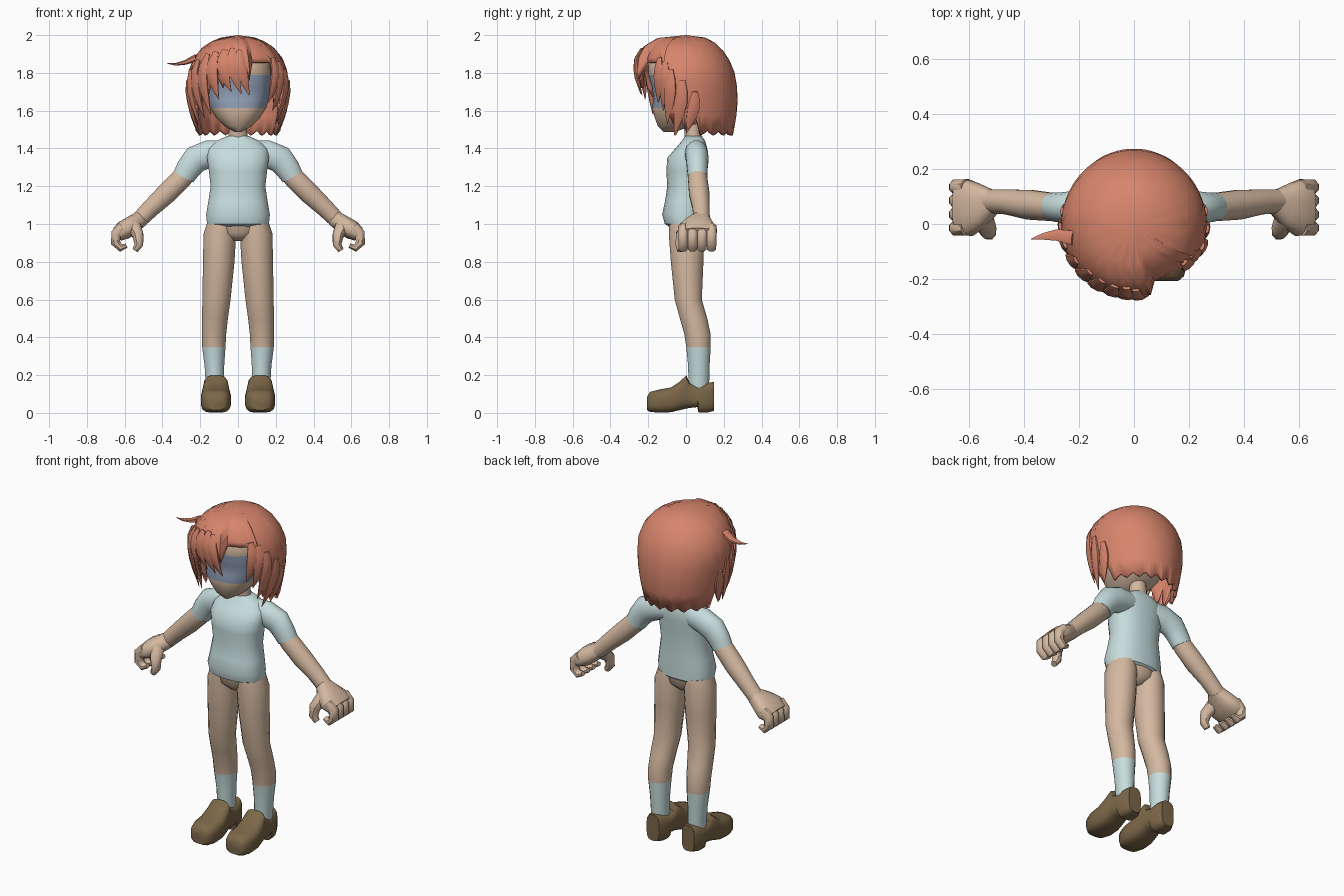
import bpy, bmesh, math, random
from mathutils import Vector

random.seed(4)


def material(name, rgb):
    m = bpy.data.materials.new(name)
    m.diffuse_color = (*rgb, 1)
    return m


SKIN = material("skin", (0.66, 0.48, 0.35))
CLOTH = material("pale_blue_cloth", (0.57, 0.72, 0.72))
HAIR = material("coral_hair", (0.68, 0.235, 0.15))
VISOR = material("blue_grey_eye_band", (0.30, 0.37, 0.50))
SHOE = material("brown_leather", (0.20, 0.135, 0.065))


def finish(name, bm, mats):
    bmesh.ops.recalc_face_normals(bm, faces=bm.faces[:])
    me = bpy.data.meshes.new(name)
    bm.to_mesh(me)
    bm.free()
    for m in mats:
        me.materials.append(m)
    ob = bpy.data.objects.new(name, me)
    bpy.context.collection.objects.link(ob)
    return ob


def skin_rings(name, rings, mats, n=16, power=2.0, bands=None):
    """Loft superelliptic rings: (centre, u axis, v axis, ru, rv)."""
    bm = bmesh.new()
    loops = []
    for c, u, v, ru, rv in rings:
        loop = []
        for i in range(n):
            a = 2 * math.pi * (i + 0.5) / n
            s, k = math.sin(a), math.cos(a)
            p = u * math.copysign(abs(k) ** (2 / power), k) * ru
            p += v * math.copysign(abs(s) ** (2 / power), s) * rv
            loop.append(bm.verts.new(c + p))
        loops.append(loop)
    for j in range(len(loops) - 1):
        for i in range(n):
            k = (i + 1) % n
            f = bm.faces.new((loops[j][i], loops[j][k], loops[j + 1][k], loops[j + 1][i]))
            f.material_index = bands[j] if bands else 0
    for end, loop in ((0, loops[0]), (-1, loops[-1])):
        bm.faces.new(loop).material_index = bands[end] if bands else 0
    return finish(name, bm, mats)


def column(name, rows, mats, x=0, **kw):
    """Upright loft, rows of (z, x offset, y centre, half width, half depth)."""
    X, Y = Vector((1, 0, 0)), Vector((0, 1, 0))
    side = x or 1
    return skin_rings(name, [(Vector((side * dx, y, z)), X, Y, rx, ry)
                             for z, dx, y, rx, ry in rows], mats, **kw)


def tube(name, rows, mats, side=1, ref=(0, 1, 0), **kw):
    """Loft along a path, rows of (x, y, z, half width, half thickness)."""
    pts = [Vector((side * r[0], r[1], r[2])) for r in rows]
    rings = []
    for i, r in enumerate(rows):
        t = (pts[min(i + 1, len(pts) - 1)] - pts[max(i - 1, 0)]).normalized()
        v = t.cross(Vector(ref)).normalized()
        rings.append((pts[i], v.cross(t), v, r[3], r[4]))
    return skin_rings(name, rings, mats, **kw)


# Shirt body, neck and the plain hip block tucked under the hem
column("shirt", [(0.985, 0, 0, 0.14, 0.085), (1.0, 0, -0.005, 0.165, 0.108),
                 (1.05, 0, -0.012, 0.17, 0.115), (1.12, 0, -0.005, 0.158, 0.107),
                 (1.2, 0, 0, 0.146, 0.1), (1.28, 0, 0, 0.155, 0.105),
                 (1.35, 0, 0.005, 0.165, 0.105), (1.4, 0, 0.028, 0.16, 0.085),
                 (1.44, 0, 0.04, 0.115, 0.062), (1.465, 0, 0.04, 0.06, 0.045)],
       [CLOTH], n=24, power=2.3)
column("neck", [(1.42, 0, 0.04, 0.058, 0.045), (1.5, 0, 0.035, 0.048, 0.045),
                (1.6, 0, 0.02, 0.05, 0.05)], [SKIN])
column("hips", [(0.91, 0, 0, 0.03, 0.05), (0.95, 0, 0, 0.12, 0.09),
                (1.02, 0, 0, 0.155, 0.095)], [SKIN], n=20)

for side, tag in ((1, "left"), (-1, "right")):
    # Sleeve and arm
    tube(tag + "_sleeve", [(0.05, 0.05, 1.385, 0.05, 0.06), (0.15, 0.055, 1.373, 0.062, 0.073),
                           (0.225, 0.06, 1.342, 0.06, 0.075), (0.265, 0.06, 1.29, 0.055, 0.066),
                           (0.288, 0.062, 1.25, 0.053, 0.06)], [CLOTH], side)
    tube(tag + "_arm", [(0.25, 0.06, 1.3, 0.045, 0.05), (0.3, 0.062, 1.24, 0.052, 0.057),
                        (0.38, 0.07, 1.16, 0.055, 0.056), (0.46, 0.08, 1.085, 0.046, 0.049),
                        (0.53, 0.083, 1.015, 0.044, 0.044)], [SKIN], side)
    # Hand: palm, curled fingers and thumb
    tube(tag + "_palm", [(0.51, 0.083, 1.03, 0.043, 0.043), (0.555, 0.07, 1.0, 0.08, 0.048),
                         (0.6, 0.06, 0.97, 0.105, 0.052), (0.64, 0.06, 0.945, 0.095, 0.04)],
         [SKIN], side, power=2.5)
    for i in range(4):
        y = -0.015 + 0.05 * i
        tube(f"{tag}_finger_{i + 1}",
             [(0.61, y, 0.985, 0.028, 0.03), (0.645, y, 0.95, 0.029, 0.03),
              (0.648, y, 0.9, 0.028, 0.027), (0.62, y, 0.873, 0.026, 0.022),
              (0.59, y, 0.885, 0.017, 0.013)], [SKIN], side, n=8)
    tube(tag + "_thumb", [(0.55, 0.02, 0.985, 0.04, 0.04), (0.53, -0.025, 0.94, 0.033, 0.032),
                          (0.525, -0.03, 0.89, 0.028, 0.025), (0.545, -0.028, 0.86, 0.02, 0.017)],
         [SKIN], side, n=8)
    # Leg with sock
    column(tag + "_leg", [(1.01, 0.088, 0.0, 0.075, 0.09), (0.95, 0.096, 0.003, 0.088, 0.096),
                          (0.8, 0.102, 0.006, 0.085, 0.088), (0.6, 0.114, 0.012, 0.076, 0.073),
                          (0.5, 0.122, 0.04, 0.07, 0.074), (0.42, 0.127, 0.06, 0.066, 0.071),
                          (0.35, 0.128, 0.066, 0.063, 0.066), (0.25, 0.125, 0.068, 0.053, 0.058),
                          (0.12, 0.122, 0.068, 0.048, 0.055)], [SKIN, CLOTH], side,
           bands=[0] * 6 + [1] * 2)
    # Shoe lofted from toe to heel, rows of (y, bottom, top, half width)
    rows = [(-0.207, 0.015, 0.085, 0.045), (-0.19, 0.005, 0.112, 0.065),
            (-0.14, 0.0, 0.125, 0.08), (-0.08, 0.003, 0.135, 0.08), (-0.035, 0.013, 0.165, 0.074),
            (0.002, 0.022, 0.2, 0.068), (0.018, 0.025, 0.16, 0.066), (0.06, 0.03, 0.148, 0.064),
            (0.066, 0.0, 0.15, 0.064), (0.11, 0.0, 0.16, 0.062), (0.148, 0.01, 0.165, 0.042)]
    skin_rings(tag + "_shoe", [(Vector((side * 0.117, y, (b + t) / 2)), Vector((1, 0, 0)),
                                Vector((0, 0, 1)), w, (t - b) / 2) for y, b, t, w in rows],
               [SHOE], n=16, power=3.2)

# Head with the eye band marked on the forward faces
head = column("head", [(1.488, 0, -0.09, 0.02, 0.03), (1.52, 0, -0.055, 0.075, 0.095),
                       (1.56, 0, -0.025, 0.115, 0.14), (1.615, 0, -0.01, 0.15, 0.172),
                       (1.66, 0, -0.005, 0.165, 0.166), (1.72, 0, -0.005, 0.175, 0.175),
                       (1.79, 0, -0.01, 0.18, 0.188), (1.86, 0, -0.01, 0.17, 0.188),
                       (1.93, 0, 0, 0.12, 0.13)], [SKIN, VISOR], n=32, power=2.5)
for f in head.data.polygons:
    if 1.615 < f.center.z < 1.79 and f.center.y < -0.07:
        f.material_index = 1

# Hair cap: rows of (z, half width, front reach, back reach)
CAP = [(2.0, 0.0, 0.0, 0.0), (1.985, 0.11, 0.15, 0.12), (1.94, 0.185, 0.225, 0.18),
       (1.88, 0.235, 0.258, 0.225), (1.8, 0.265, 0.265, 0.258), (1.7, 0.262, 0.25, 0.275),
       (1.6, 0.246, 0.235, 0.272), (1.45, 0.215, 0.2, 0.245)]


def cap_point(deg, z, grow=0.0):
    """Point on the hair surface; deg 0 is front, 90 is +x."""
    for lo, hi in zip(CAP, CAP[1:]):
        if z >= hi[0]:
            break
    t = (lo[0] - z) / (lo[0] - hi[0])
    w, f, b = (lo[i] + (hi[i] - lo[i]) * t for i in (1, 2, 3))
    if 14 < deg < 62:                       # parted gap sits further back
        f *= 0.83
    a = math.radians(deg)
    s, c = math.sin(a), math.cos(a)
    return Vector(((w + grow) * s, -((f if c > 0 else b) + grow) * c, z))


def fringe_bottom(deg, i):
    tooth = (0.0, 0.06, 0.1, 0.04)[i % 4]
    if 14 < deg < 46:
        return 1.855
    if -40 <= deg <= 14:
        return 1.72 + tooth
    if abs(deg) < 62:
        return 1.62 + tooth * 1.3
    if abs(deg) < 82:
        return 1.53 + tooth
    if abs(deg) < 108:
        return 1.49 + tooth
    return 1.468 + 0.25 * tooth


bm = bmesh.new()
crown = bm.verts.new((0, 0.0, 2.0))
cols, N, STEPS = [], 80, 9
for i in range(N):
    deg = -180 + 360 * i / N
    zb = fringe_bottom(deg, i)
    cols.append([bm.verts.new(cap_point(deg, 2 - (2 - zb) * (k / STEPS) ** 1.7))
                 for k in range(1, STEPS + 1)])
for i in range(N):
    a, b = cols[i], cols[(i + 1) % N]
    bm.faces.new((crown, a[0], b[0]))
    for k in range(STEPS - 1):
        bm.faces.new((a[k], a[k + 1], b[k + 1], b[k]))
cap = finish("hair_cap", bm, [HAIR])
sol = cap.modifiers.new("thickness", "SOLIDIFY")
sol.thickness, sol.offset = 0.018, -1

# Hair locks lying on the cap: (start angle, end angle, top z, tip z, width)
LOCKS = [(2, 14, 1.92, 1.68, 0.032), (-8, 4, 1.93, 1.69, 0.035), (-20, -8, 1.92, 1.70, 0.035),
         (-33, -24, 1.91, 1.66, 0.036), (-46, -38, 1.9, 1.58, 0.036), (-60, -50, 1.87, 1.56, 0.036),
         (-74, -62, 1.82, 1.5, 0.036), (-88, -74, 1.76, 1.47, 0.036), (50, 40, 1.88, 1.64, 0.034),
         (60, 50, 1.86, 1.6, 0.036), (72, 62, 1.82, 1.53, 0.036), (86, 72, 1.76, 1.47, 0.036),
         (100, 90, 1.7, 1.48, 0.034), (-100, -90, 1.7, 1.48, 0.034)]
for n, (a0, a1, z0, z1, w) in enumerate(LOCKS):
    rows = []
    for k in range(6):
        t = k / 5
        p = cap_point(a0 + (a1 - a0) * t * t, z0 + (z1 - z0) * t, 0.004 - 0.012 * t * t)
        s = (0.45, 0.85, 1.0, 0.85, 0.5, 0.04)[k]
        rows.append((*p, w * s, 0.013 * s + 0.001))
    mid = math.radians((a0 + a1) / 2)
    tube(f"hair_lock_{n + 1}", rows, [HAIR], ref=(math.cos(mid), math.sin(mid), 0), n=8)

# Stray wisp on one side
tube("hair_wisp", [(-0.22, -0.05, 1.88, 0.03, 0.02), (-0.28, -0.04, 1.855, 0.024, 0.012),
                   (-0.33, -0.045, 1.845, 0.014, 0.007), (-0.375, -0.055, 1.85, 0.001, 0.001)],
     [HAIR], n=6)

# Smooth shading with crisp edges kept
for ob in bpy.context.collection.objects:
    ob.select_set(True)
bpy.context.view_layer.objects.active = cap
bpy.ops.object.shade_smooth_by_angle(angle=math.radians(45))
